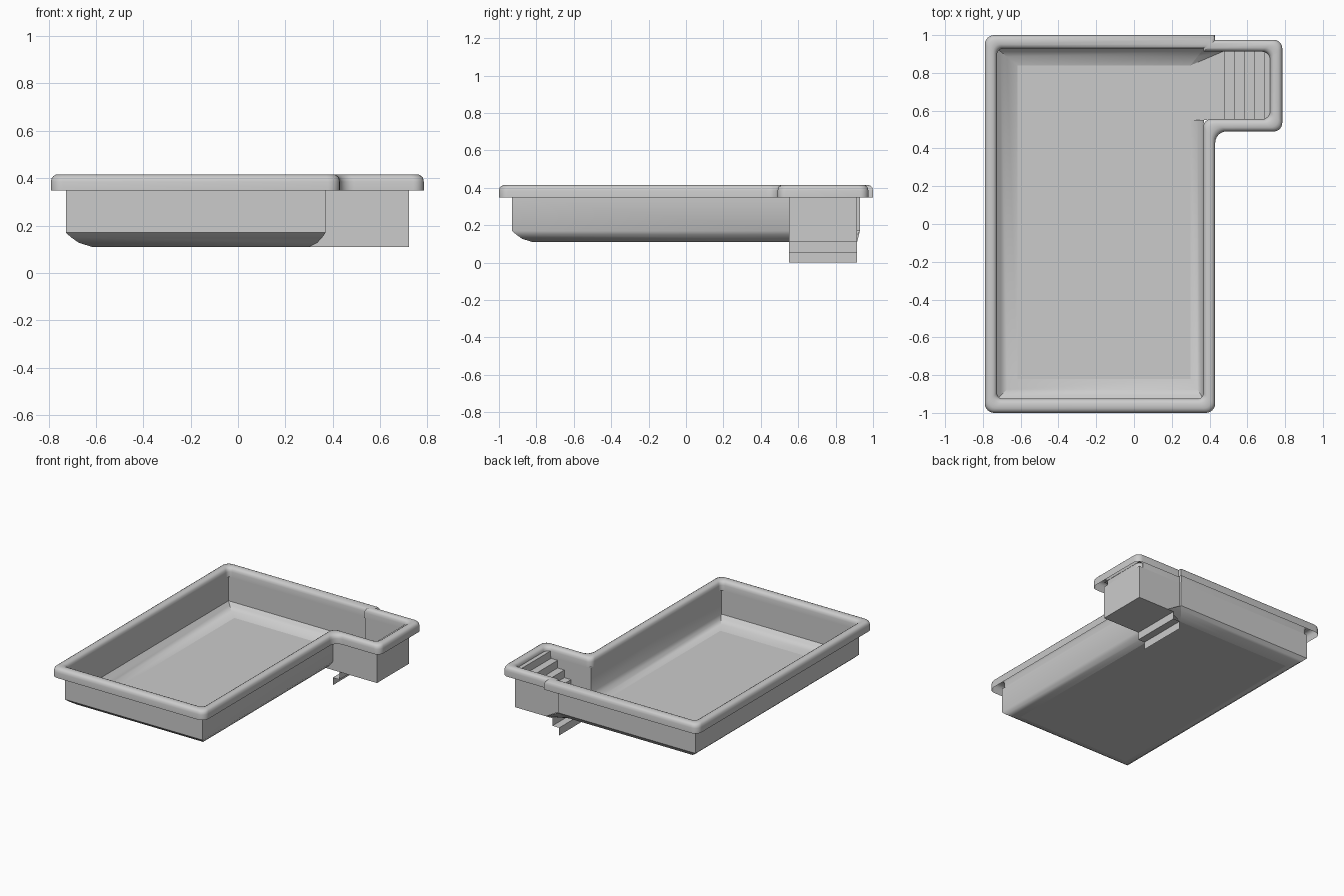
import bpy, bmesh, math
from mathutils import Vector

if "Cube" in bpy.data.objects:
    bpy.data.objects.remove(bpy.data.objects["Cube"])

grey = bpy.data.materials.new("light_grey")
grey.diffuse_color = (0.6, 0.6, 0.6, 1)
grey.use_nodes = True
grey.node_tree.nodes["Principled BSDF"].inputs["Base Color"].default_value = grey.diffuse_color


def make(name, verts, faces, angle, fix=False):
    me = bpy.data.meshes.new(name)
    me.from_pydata(verts, [], faces)
    bm = bmesh.new()
    bm.from_mesh(me)
    bmesh.ops.remove_doubles(bm, verts=bm.verts, dist=0.0005)
    if fix:
        bmesh.ops.recalc_face_normals(bm, faces=bm.faces)
    bm.to_mesh(me)
    bm.free()
    me.materials.append(grey)
    ob = bpy.data.objects.new(name, me)
    bpy.context.collection.objects.link(ob)
    bpy.ops.object.select_all(action='DESELECT')
    ob.select_set(True)
    bpy.context.view_layer.objects.active = ob
    bpy.ops.object.shade_smooth_by_angle(angle=math.radians(angle))
    return ob


def rounded(corners, n=6):
    """Outline with each (x, y, radius) corner replaced by an arc of n + 1 points."""
    out = []
    for i, (x, y, r) in enumerate(corners):
        p = Vector((x, y))
        if r == 0:
            out.append(p)
            continue
        a = (Vector(corners[i - 1][:2]) - p).normalized()
        b = (Vector(corners[(i + 1) % len(corners)][:2]) - p).normalized()
        c = p + (a + b) * r
        for k in range(n + 1):
            t = math.pi / 2 * k / n
            out.append(c - b * r * math.cos(t) - a * r * math.sin(t))
    return out


# Main basin dimensions and side alcove
X0, X1, Y0, Y1 = -0.727, 0.37, -0.93, 0.93
AX, AY0, AY1 = 0.722, 0.55, 0.915
TOP, COVE, FLOOR = 0.35, 0.17, 0.11

# Rim: hollow rounded coping swept between an outer and an inner outline
outer = rounded([(-.79, -1, .05), (.43, -1, .05), (.43, .49, .06), (.785, .49, .045),
                 (.785, .975, .045), (.43, .975, 0), (.43, 1, 0), (-.79, 1, .05)])
inner = rounded([(-.725, -.925, .03), (.367, -.925, .03), (.367, .555, .04), (.72, .555, .04),
                 (.72, .912, .04), (.367, .912, 0), (.367, .928, 0), (-.725, .928, .03)])
section = [(0, .347), (0, .385), (.05, .4), (.15, .409), (.32, .415),
           (.68, .415), (.85, .409), (.95, .4), (1, .385), (1, .347)]
n = len(outer)
verts = [(*outer[i].lerp(inner[i], t), z) for t, z in section for i in range(n)]
faces = [(r * n + i, r * n + (i + 1) % n, (r + 1) * n + (i + 1) % n, (r + 1) * n + i)
         for r in range(len(section) - 1) for i in range(n)]
make("rim", verts, faces, 40)

# Basin: walls, coved bottom edge and floor, left open towards the alcove
levels = [(0, TOP), (0, COVE), (.2, .15), (.5, .127), (1, FLOOR)]
verts, faces = [], []
for f, z in levels:
    l, r, b, t = X0 + .11 * f, X1 - .07 * f, Y0 + .11 * f, Y1 - .09 * f
    verts += [(l, t, z), (l, b, z), (r, b, z), (r, AY0, z), (r, t, z)]
for k in range(len(levels) - 1):
    for i in (0, 1, 2, 4):
        a, b = 5 * k + i, 5 * k + (i + 1) % 5
        faces.append((a, a + 5, b + 5, b))
last = 5 * (len(levels) - 1)
faces.append(tuple(range(last, last + 5)))
make("basin", verts, faces, 40)

# Alcove: three walls, floor and the end pieces closing the coved edge
cove_front = [verts[5 * k + 3] for k in range(1, 5)]
cove_back = [verts[5 * k + 4] for k in range(1, 5)]
q = (.475, AY1, FLOOR)
polys = [
    [(X1, AY0, FLOOR), (AX, AY0, FLOOR), (AX, AY0, TOP), (X1, AY0, TOP)],
    [(AX, AY0, FLOOR), (AX, AY1, FLOOR), (AX, AY1, TOP), (AX, AY0, TOP)],
    [(AX, AY1, FLOOR), q, (X1, AY1, COVE), (X1, AY1, TOP), (AX, AY1, TOP)],
    [(X1, AY1, COVE), (X1, Y1, COVE), (X1, Y1, TOP), (X1, AY1, TOP)],
    [cove_front[-1], (AX, AY0, FLOOR), (AX, AY1, FLOOR), q, cove_back[-1]],
    cove_front + [(X1, AY0, FLOOR)],
]
polys += [[cove_back[k], cove_back[k + 1], q] for k in range(3)]
av, af = [], []
for p in polys:
    af.append(tuple(range(len(av), len(av) + len(p))))
    av += p
make("alcove", av, af, 20, True)

# Steps: thin folded sheet rising from below the floor to the rim
run, rise = .0535, .055
path = []
for k in range(7):
    x = X1 + run * k
    path += [(x, rise * k), (x, rise * (k + 1))]
path.append((AX, rise * 7))
verts = [(x, y, z) for x, z in path for y in (AY0, AY1)]
faces = [(2 * i, 2 * i + 2, 2 * i + 3, 2 * i + 1) for i in range(len(path) - 1)]
make("steps", verts, faces, 20)
